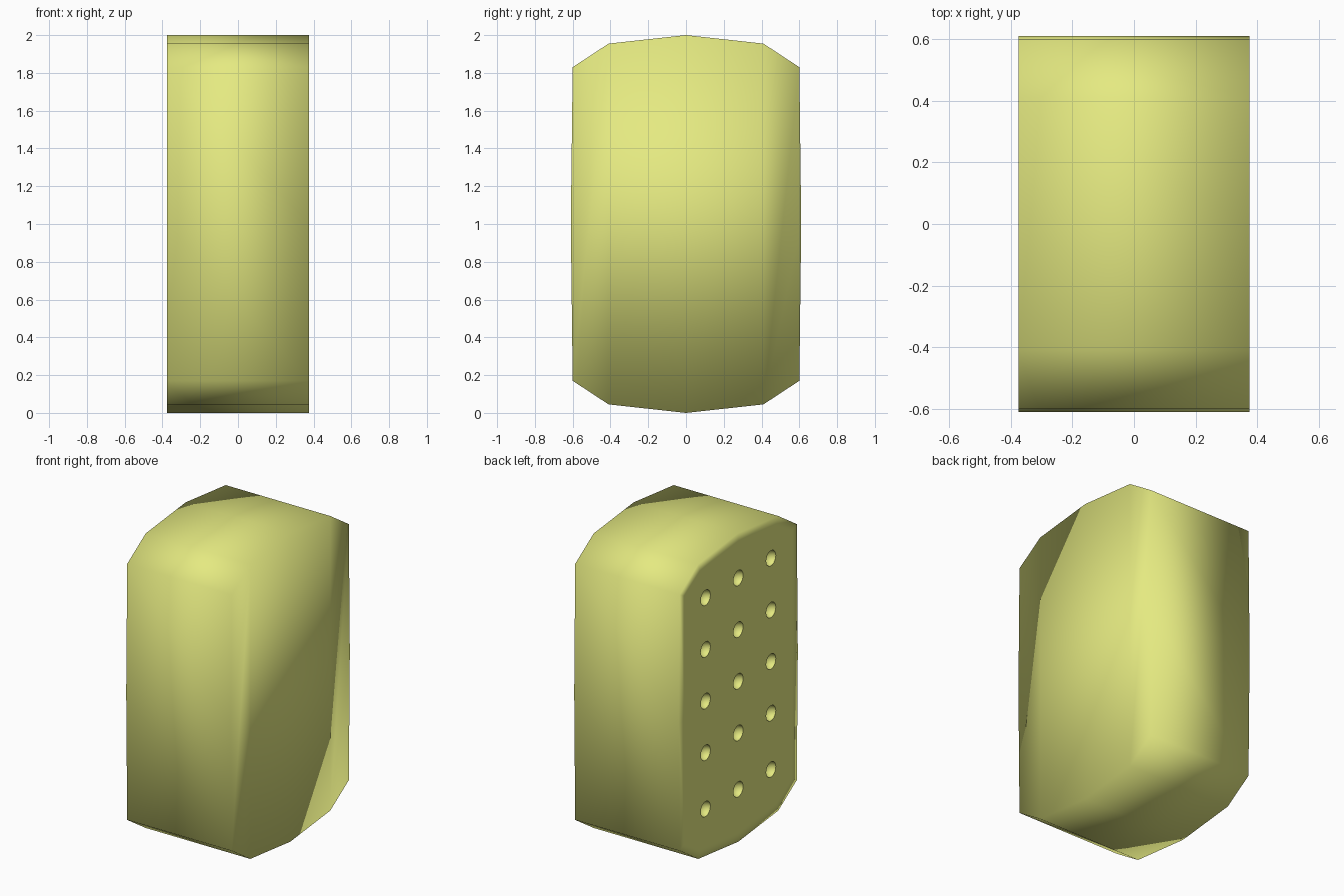
import bpy, bmesh
from mathutils import Matrix

if "Cube" in bpy.data.objects:
    bpy.data.objects.remove(bpy.data.objects["Cube"])

HALF = 0.375
# side outline (y, z), counter-clockwise seen from +x
OUTLINE = [(0, 0), (0.41, 0.045), (0.6, 0.17), (0.61, 1), (0.6, 1.83), (0.41, 1.955),
           (0, 2), (-0.41, 1.955), (-0.6, 1.83), (-0.61, 1), (-0.6, 0.17), (-0.41, 0.045)]

mat = bpy.data.materials.new("pale_yellow")
mat.diffuse_color = (0.78, 0.82, 0.22, 1)
mat.use_nodes = True
mat.node_tree.nodes["Principled BSDF"].inputs["Base Color"].default_value = mat.diffuse_color


def add_object(name, bm):
    mesh = bpy.data.meshes.new(name)
    bm.to_mesh(mesh)
    bm.free()
    mesh.materials.append(mat)
    ob = bpy.data.objects.new(name, mesh)
    bpy.context.collection.objects.link(ob)
    return ob


# smooth-shaded block
bm = bmesh.new()
left = [bm.verts.new((-HALF, y, z)) for y, z in OUTLINE]
right = [bm.verts.new((HALF, y, z)) for y, z in OUTLINE]
n = len(OUTLINE)
for i in range(n):
    j = (i + 1) % n
    bm.faces.new((left[i], left[j], right[j], right[i]))
# right cap in vertical strips
for ids in ((1, 2, 3, 4, 5), (0, 1, 5, 6), (11, 0, 6, 7), (7, 8, 9, 10, 11)):
    bm.faces.new([right[i] for i in ids])
# left cap with a flat panel inside a narrow rim
panel = bm.faces.new(left[::-1])
bmesh.ops.recalc_face_normals(bm, faces=bm.faces)
bmesh.ops.inset_region(bm, faces=[panel], thickness=0.06)
for f in bm.faces:
    f.smooth = True
panel.smooth = False
block = add_object("block", bm)

# three by five grid of round dimples in the left panel
bm = bmesh.new()
for y in (-0.335, 0, 0.335):
    for z in (0.34, 0.705, 1.04, 1.375, 1.71):
        place = Matrix.Translation((-HALF, y, z)) @ Matrix.Rotation(1.5708, 4, 'Y')
        bmesh.ops.create_uvsphere(bm, u_segments=20, v_segments=11, radius=0.05, matrix=place)
for f in bm.faces:
    f.smooth = True
cutter = add_object("dimple_cutter", bm)
cutter.hide_render = True

mod = block.modifiers.new("dimples", 'BOOLEAN')
mod.operation = 'DIFFERENCE'
mod.solver = 'EXACT'
mod.object = cutter
bpy.context.view_layer.objects.active = block
block.select_set(True)
bpy.ops.object.modifier_apply(modifier=mod.name)
bpy.data.objects.remove(cutter)
